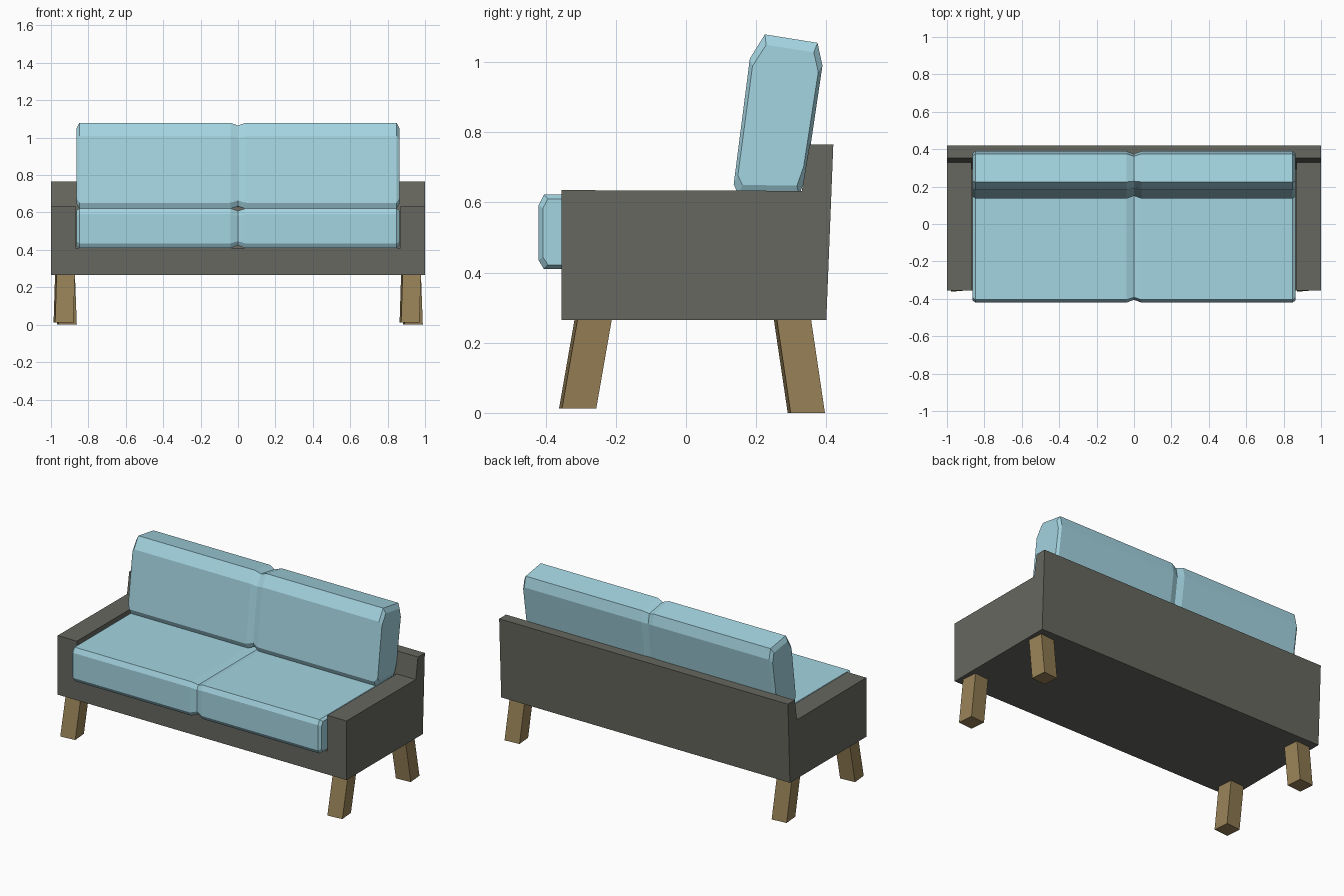
import bpy, bmesh, math

if "Cube" in bpy.data.objects:
    bpy.data.objects.remove(bpy.data.objects["Cube"])


def material(name, rgb):
    m = bpy.data.materials.new(name)
    m.diffuse_color = (*rgb, 1)
    m.use_nodes = True
    m.node_tree.nodes["Principled BSDF"].inputs["Base Color"].default_value = m.diffuse_color
    return m


FABRIC = material("pale blue fabric", (0.37, 0.66, 0.75))
FRAME = material("dark grey frame", (0.135, 0.135, 0.115))
WOOD = material("brown wood", (0.31, 0.22, 0.095))


def finish(bm, name, mat):
    bmesh.ops.remove_doubles(bm, verts=bm.verts, dist=1e-5)
    bmesh.ops.recalc_face_normals(bm, faces=bm.faces)
    me = bpy.data.meshes.new(name)
    bm.to_mesh(me)
    bm.free()
    me.materials.append(mat)
    ob = bpy.data.objects.new(name, me)
    bpy.context.collection.objects.link(ob)
    return ob


def loft(bm, rings, cap_start=True, cap_end=True):
    """Skin a list of closed rings of 3D points, with optional end caps."""
    loops = [[bm.verts.new(p) for p in r] for r in rings]
    n = len(loops[0])
    for a, b in zip(loops, loops[1:]):
        for i in range(n):
            j = (i + 1) % n
            bm.faces.new((a[i], a[j], b[j], b[i]))
    if cap_start:
        bm.faces.new(loops[0])
    if cap_end:
        bm.faces.new(loops[-1])


def section(x, profile):
    return [(x, y, z) for y, z in profile]


# Frame: arm profile at both ends, lower seat profile between, one closed shell
FB, BB, BT, BF = (-0.355, 0.265), (0.40, 0.265), (0.42, 0.765), (0.352, 0.765)
KNEE, ARM_TOP = (0.33, 0.633), (-0.355, 0.635)
SEAT_FRONT, SEAT_BACK = (-0.355, 0.41), (0.293, 0.41)
arm = [FB, BB, BT, BF, KNEE, ARM_TOP, SEAT_FRONT]
middle = [FB, BB, BT, BF, KNEE, SEAT_BACK, SEAT_FRONT]
INNER = 0.868
bm = bmesh.new()
loft(bm, [section(-INNER, middle), section(INNER, middle)], False, False)
for s in (-1, 1):
    loft(bm, [section(s * INNER, arm), section(s, arm)], False, True)
    inner_wall = section(s * INNER, [KNEE, ARM_TOP, SEAT_FRONT, SEAT_BACK])
    bm.faces.new([bm.verts.new(p) for p in inner_wall])
finish(bm, "frame", FRAME)


# Cushions: chamfered section lofted along x, pinched at the centre seam and ends
def cushion(name, profile, end_y, end_z):
    ys, zs = [p[0] for p in profile], [p[1] for p in profile]
    cy, cz = (min(ys) + max(ys)) / 2, (min(zs) + max(zs)) / 2
    hy, hz = max(ys) - cy, max(zs) - cz

    def ring(x, dy, dz):
        return [(x, cy + (y - cy) * (1 - dy / hy), cz + (z - cz) * (1 - dz / hz))
                for y, z in profile]

    stations = [(-0.864, end_y, end_z), (-0.848, 0, 0), (-0.04, 0, 0),
                (0, 0.014, 0.014),
                (0.04, 0, 0), (0.848, 0, 0), (0.864, end_y, end_z)]
    bm = bmesh.new()
    loft(bm, [ring(*s) for s in stations])
    finish(bm, name, FABRIC)


cushion("seat_cushion", [(-0.42, 0.435), (-0.42, 0.592), (-0.405, 0.622), (0.265, 0.622),
                         (0.285, 0.592), (0.285, 0.435), (0.265, 0.41), (-0.405, 0.41)],
        0.012, 0.012)
cushion("back_cushion", [(0.136, 0.652), (0.182, 1.01), (0.225, 1.079), (0.375, 1.055),
                         (0.389, 0.99), (0.343, 0.68), (0.322, 0.618), (0.15, 0.62)],
        0.012, 0.03)


# Legs: square posts, slightly turned, splayed forward or backward
def leg(name, top, bottom):
    def square(c, size, yaw=math.radians(5)):
        r = size / math.sqrt(2)
        return [(c[0] + r * math.cos(a), c[1] + r * math.sin(a), c[2])
                for a in (yaw + math.pi / 4 + k * math.pi / 2 for k in range(4))]
    bm = bmesh.new()
    loft(bm, [square(bottom, 0.098), square(top, 0.098)])
    finish(bm, name, WOOD)


for side, s in (("left", -1), ("right", 1)):
    x = s * 0.925
    leg("front_leg_" + side, (x, -0.264, 0.27), (x - 0.008, -0.309, 0.012))
    leg("rear_leg_" + side, (x, 0.303, 0.27), (x + 0.01, 0.343, 0.0))
